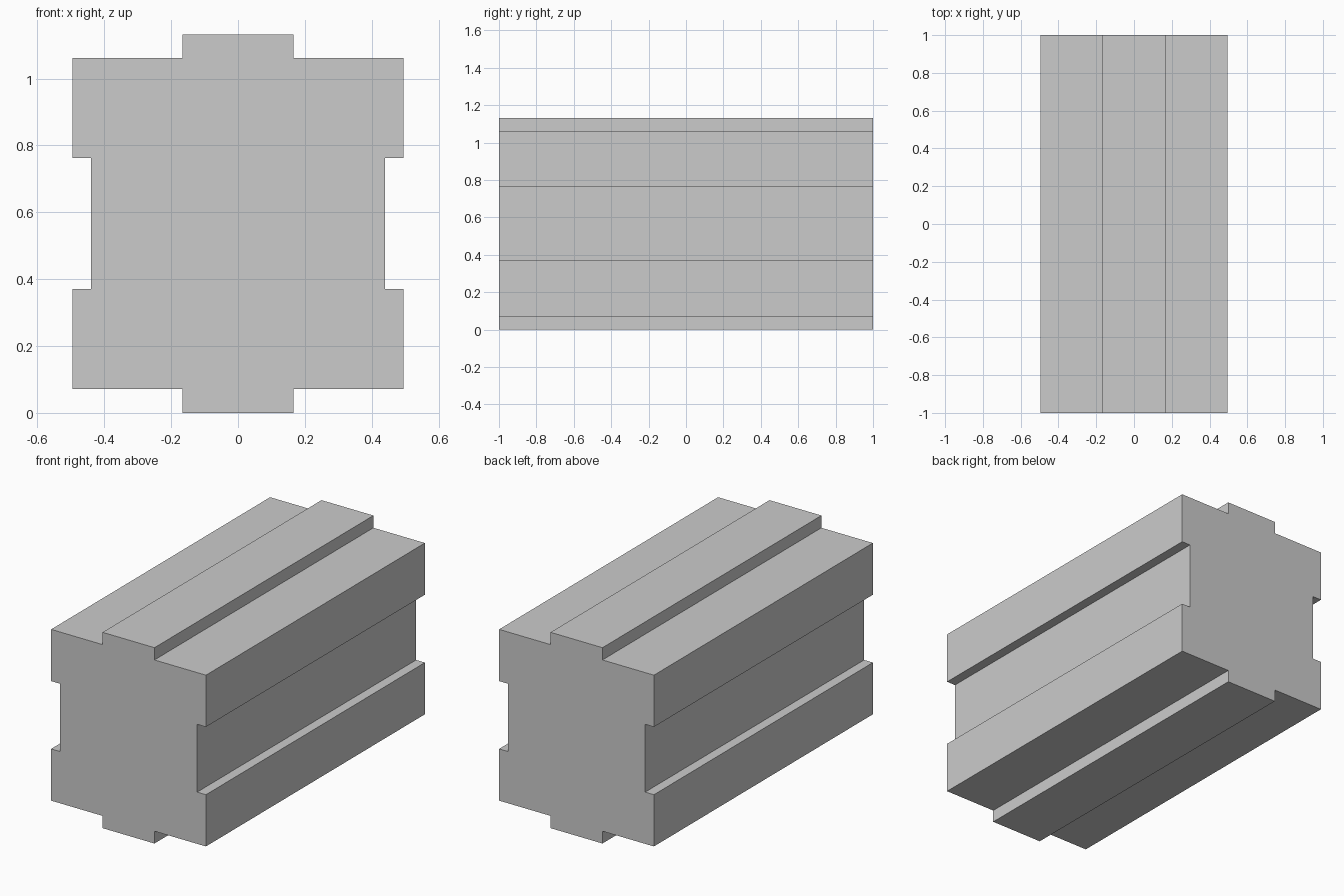
import bpy
import bmesh

if "Cube" in bpy.data.objects:
    bpy.data.objects.remove(bpy.data.objects["Cube"])

LENGTH = 2.0
MID_Z = 0.566

# One quarter of the cross-section (x, height above the middle), from side to top
quarter = [(0.439, 0.196), (0.495, 0.196), (0.495, 0.495),
           (0.166, 0.495), (0.166, 0.566)]

# Mirror the quarter into the full outline
upper = quarter + [(-x, z) for x, z in reversed(quarter)]
outline = upper + [(-x, -z) for x, z in upper]

# Extrude the outline from front to back
bm = bmesh.new()
face = bm.faces.new([bm.verts.new((x, -LENGTH / 2, MID_Z + z)) for x, z in outline])
result = bmesh.ops.extrude_face_region(bm, geom=[face], use_keep_orig=True)
back = [v for v in result["geom"] if isinstance(v, bmesh.types.BMVert)]
bmesh.ops.translate(bm, verts=back, vec=(0, LENGTH, 0))
bmesh.ops.recalc_face_normals(bm, faces=bm.faces)

mesh = bpy.data.meshes.new("grooved_block")
bm.to_mesh(mesh)
bm.free()
block = bpy.data.objects.new("grooved_block", mesh)
bpy.context.collection.objects.link(block)
